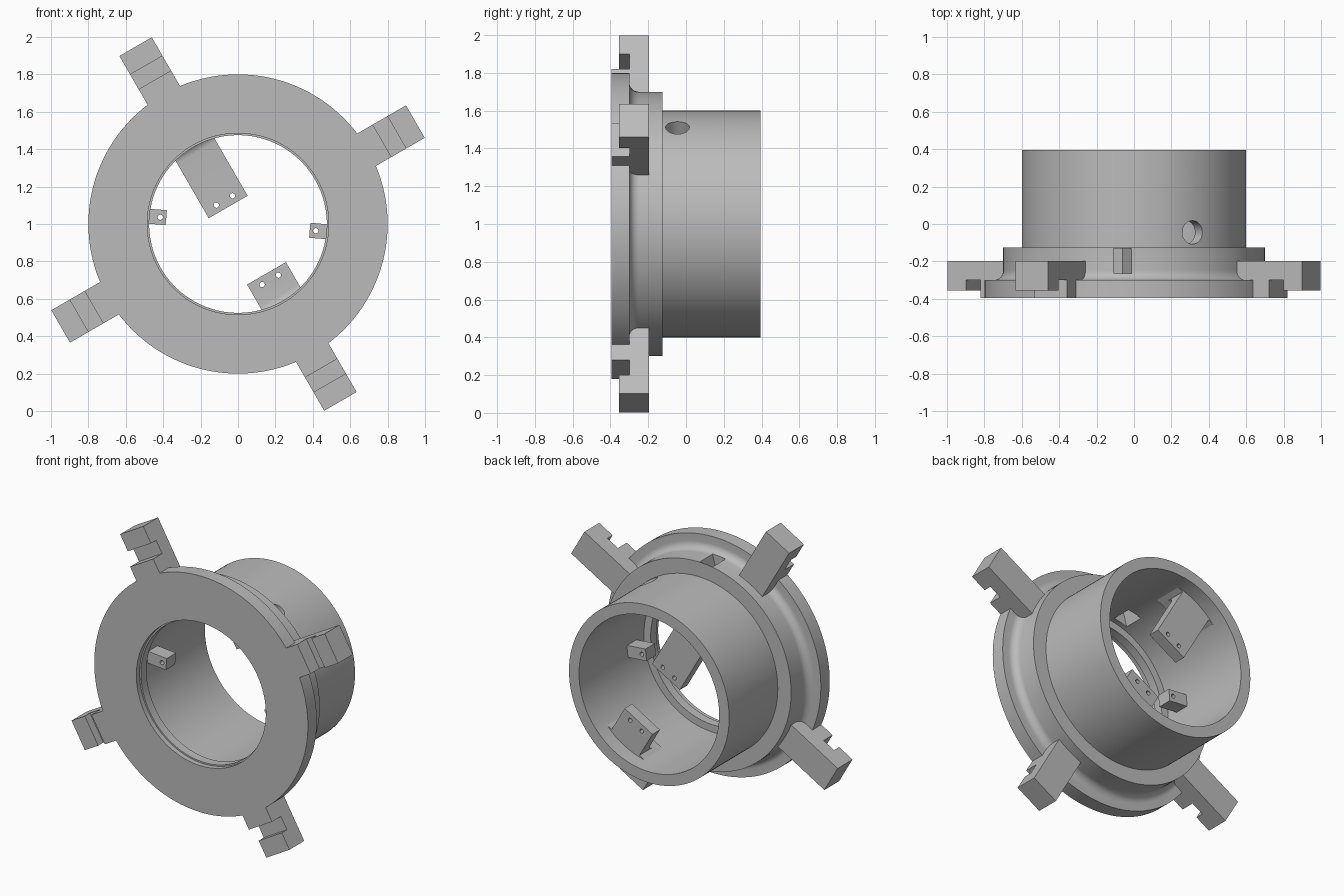
import bpy, bmesh, math
from mathutils import Matrix, Vector

cube = bpy.data.objects.get("Cube")
if cube:
    bpy.data.objects.remove(cube)

grey = bpy.data.materials.new("plain_grey")
grey.use_nodes = True
grey.diffuse_color = (0.5, 0.5, 0.5, 1)
grey.node_tree.nodes["Principled BSDF"].inputs["Base Color"].default_value = (0.5, 0.5, 0.5, 1)

AXIS = Vector((0, 0, 1))


def finish(name, bm):
    bmesh.ops.remove_doubles(bm, verts=bm.verts, dist=1e-5)
    bmesh.ops.recalc_face_normals(bm, faces=bm.faces)
    mesh = bpy.data.meshes.new(name)
    bm.to_mesh(mesh)
    bm.free()
    mesh.materials.append(grey)
    ob = bpy.data.objects.new(name, mesh)
    bpy.context.collection.objects.link(ob)
    return ob


def arc(cx, cy, r, a0, a1, n=8):
    angles = [math.radians(a0 + (a1 - a0) * i / n) for i in range(n + 1)]
    return [(cx + r * math.cos(a), cy + r * math.sin(a)) for a in angles]


def lathe(name, profile, steps=128):
    """Spin a closed (radius, y) profile round the main axis."""
    bm = bmesh.new()
    face = bm.faces.new([bm.verts.new((r, y, 1)) for r, y in profile])
    bmesh.ops.spin(bm, geom=[face] + face.edges[:] + face.verts[:], cent=AXIS,
                   axis=(0, 1, 0), angle=math.tau, steps=steps, use_duplicate=False)
    inner = [f for f in bm.faces if len(f.verts) > 4]
    bmesh.ops.delete(bm, geom=inner, context='FACES_ONLY')
    return finish(name, bm)


def prism(name, profile, half, degrees, shift=0):
    """Extrude a (radius, y) profile sideways, turned to an angle."""
    a = math.radians(degrees)
    out, side = Vector((math.cos(a), 0, math.sin(a))), Vector((-math.sin(a), 0, math.cos(a)))
    bm = bmesh.new()
    verts = [bm.verts.new(AXIS + out * r + Vector((0, y, 0)) + side * (shift - half))
             for r, y in profile]
    face = bm.faces.new(verts)
    res = bmesh.ops.extrude_face_region(bm, geom=[face])
    moved = [v for v in res["geom"] if isinstance(v, bmesh.types.BMVert)]
    bmesh.ops.translate(bm, verts=moved, vec=side * half * 2)
    return finish(name, bm)


def rect(r0, r1, y0, y1):
    return [(r0, y0), (r1, y0), (r1, y1), (r0, y1)]


def drill(centre, direction, radius, depth):
    bm = bmesh.new()
    turn = Vector(direction).to_track_quat('Z', 'Y').to_matrix().to_4x4()
    bmesh.ops.create_cone(bm, cap_ends=True, segments=32, radius1=radius, radius2=radius,
                          depth=depth, matrix=Matrix.Translation(centre) @ turn)
    return finish("cutter", bm)


def combine(ob, others, operation):
    bpy.context.view_layer.objects.active = ob
    for other in others:
        mod = ob.modifiers.new("join", 'BOOLEAN')
        mod.operation, mod.solver, mod.object = operation, 'EXACT', other
        bpy.ops.object.modifier_apply(modifier=mod.name)
        bpy.data.objects.remove(other)


def smooth(ob):
    bpy.ops.object.select_all(action='DESELECT')
    ob.select_set(True)
    bpy.context.view_layer.objects.active = ob
    bpy.ops.object.shade_smooth_by_angle(angle=math.radians(30))


# Front disc, filleted flange and tube, with an inner lip
body = lathe("flanged_tube",
             [(0.485, -0.395), (0.8, -0.395), (0.8, -0.3)]
             + arc(0.75, -0.25, 0.05, 270, 180)
             + [(0.7, -0.125), (0.6, -0.125), (0.6, 0.395), (0.525, 0.395),
                (0.525, -0.3), (0.475, -0.3), (0.475, -0.36), (0.485, -0.36)])

# Four notched arms
arm_profile = [(0.62, -0.395), (0.89, -0.395), (0.89, -0.3), (0.98, -0.3),
               (0.98, -0.355), (1.095, -0.355), (1.095, -0.197), (0.62, -0.197)]
combine(body, [prism("arm", arm_profile, 0.1, a) for a in (30, 120, 210, 300)], 'UNION')

# Round hole in the tube and slanted slot in the flange
a = math.radians(58.5)
radial = Vector((math.cos(a), 0, math.sin(a)))
hole = drill(AXIS + radial * 0.57 + Vector((0, -0.045, 0)), radial, 0.063, 0.3)
slot = prism("cutter", rect(0.42, 0.85, -0.265, -0.13), 0.045, 74, 0.25)
combine(body, [hole, slot], 'DIFFERENCE')
smooth(body)


# Two inner brackets with a foot pad and a pair of screw holes
def bracket(name, degrees, inner):
    profile = ([(inner, 0.29), (inner, 0.21)] + arc(0.44, 0.15, 0.06, 90, 0)
               + [(0.5, 0.09), (0.56, 0.09), (0.56, 0.29)])
    ob = prism(name, profile, 0.12, degrees)
    combine(ob, [prism("pad", rect(0.5, 0.555, 0.09, 0.29), 0.19, degrees)], 'UNION')
    a = math.radians(degrees)
    holes = []
    for t in (-0.05, 0.05):
        r = inner + 0.04
        spot = Vector((r * math.cos(a) - t * math.sin(a), 0.25,
                       1 + r * math.sin(a) + t * math.cos(a)))
        holes.append(drill(spot, (0, 1, 0), 0.014, 0.3))
    combine(ob, holes, 'DIFFERENCE')
    smooth(ob)


bracket("long_bracket", 120, 0.105)
bracket("short_bracket", 300, 0.305)

# Two small drilled lugs on the inner wall
for name, degrees in (("right_lug", 175), ("left_lug", -5)):
    lug = prism(name, rect(0.385, 0.55, -0.22, -0.12), 0.04, degrees)
    a = math.radians(degrees)
    spot = Vector((0.417 * math.cos(a), -0.17, 1 + 0.417 * math.sin(a)))
    combine(lug, [drill(spot, (0, 1, 0), 0.014, 0.3)], 'DIFFERENCE')
    smooth(lug)
